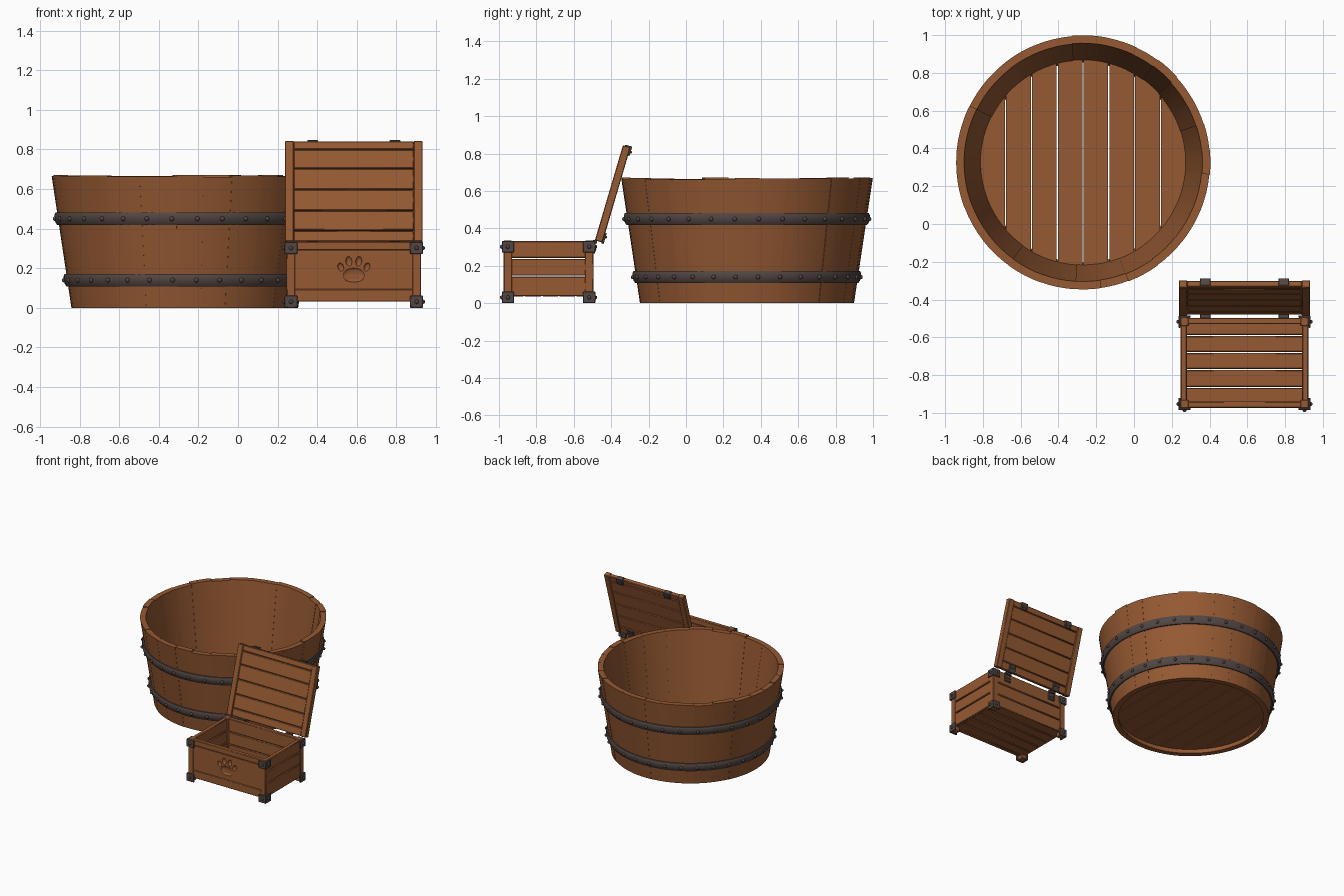
import bpy, bmesh, math, random
from mathutils import Matrix, Vector

random.seed(4)
if "Cube" in bpy.data.objects:
    bpy.data.objects.remove(bpy.data.objects["Cube"])


def material(name, colour):
    m = bpy.data.materials.new(name)
    m.use_nodes = True
    m.diffuse_color = (*colour, 1)
    bsdf = next(n for n in m.node_tree.nodes if n.type == 'BSDF_PRINCIPLED')
    bsdf.inputs["Base Color"].default_value = (*colour, 1)
    return m


wood = material("warm wood", (0.30, 0.10, 0.032))
metal = material("dark metal", (0.085, 0.062, 0.055))
made = []


def finish(name, bm, mat, bevel=0):
    bmesh.ops.recalc_face_normals(bm, faces=bm.faces[:])
    mesh = bpy.data.meshes.new(name)
    bm.to_mesh(mesh)
    bm.free()
    mesh.materials.append(mat)
    ob = bpy.data.objects.new(name, mesh)
    bpy.context.collection.objects.link(ob)
    if bevel:
        mod = ob.modifiers.new("Bevel", 'BEVEL')
        mod.width, mod.segments, mod.limit_method = bevel, 1, 'ANGLE'
    made.append(ob)
    return ob


def add_box(bm, x, y, z):
    size = [b - a for a, b in (x, y, z)]
    mid = [(a + b) / 2 for a, b in (x, y, z)]
    bmesh.ops.create_cube(bm, size=1, matrix=Matrix.Translation(mid) @ Matrix.Diagonal((*size, 1)))


def add_ball(bm, pos, r):
    bmesh.ops.create_uvsphere(bm, u_segments=10, v_segments=6, radius=r, matrix=Matrix.Translation(pos))


def boxes(name, items, mat=wood, bevel=0.004, rivets=(), r=0.011):
    bm = bmesh.new()
    for it in items:
        add_box(bm, *it)
    for p in rivets:
        add_ball(bm, p, r)
    return finish(name, bm, mat, bevel)


def prism(bm, points, z0, z1):
    low = [bm.verts.new((x, y, z0)) for x, y in points]
    high = [bm.verts.new((x, y, z1)) for x, y in points]
    bm.faces.new(low)
    bm.faces.new(high)
    for i in range(len(low)):
        j = (i + 1) % len(low)
        bm.faces.new((low[i], low[j], high[j], high[i]))


# ---------------- round tub ----------------
CX, CY, H, WALL = -0.27, 0.325, 0.666, 0.042


def tub_radius(z):
    return 0.572 + 0.1 * z / H


def polar(a, r, z):
    return (CX + r * math.cos(a), CY + r * math.sin(a), z)


# staves with slightly uneven widths and heights
widths = [random.uniform(0.75, 1.25) for _ in range(26)]
bm = bmesh.new()
a0 = 0.1
for w in widths:
    a1 = a0 + w / sum(widths) * math.tau
    h, dr = H + random.uniform(-0.006, 0.006), random.uniform(-0.002, 0.002)
    rings = []
    for k in range(5):
        a = a0 + (a1 - a0) * k / 4
        corners = ((dr, 0), (dr, h), (dr - WALL, h), (dr - WALL, 0))
        rings.append([bm.verts.new(polar(a, tub_radius(z) + d, z)) for d, z in corners])
    for p, q in zip(rings, rings[1:]):
        for i in range(4):
            j = (i + 1) % 4
            bm.faces.new((p[i], q[i], q[j], p[j]))
    bm.faces.new(rings[0])
    bm.faces.new(rings[-1])
    a0 = a1
finish("tub_staves", bm, wood)

# floor planks cut to the round
bm = bmesh.new()
R, step, gap = 0.552, 0.1365, 0.003
for i in range(-4, 4):
    x0, x1 = i * step + gap, (i + 1) * step - gap
    xs = [x0 + (x1 - x0) * k / 8 for k in range(9)]
    arc = [(x, math.sqrt(max(R * R - x * x, 0.0004))) for x in xs]
    pts = arc + [(x, -y) for x, y in reversed(arc)]
    prism(bm, [(CX + x, CY + y) for x, y in pts], 0.035, 0.085)
finish("tub_floor", bm, wood)

# rounded metal hoops with rivets
for name, zc in (("lower_hoop", 0.14), ("upper_hoop", 0.45)):
    bm = bmesh.new()
    section = [(-0.006, -0.032), (0.008, -0.032), (0.015, -0.02), (0.018, 0),
               (0.015, 0.02), (0.008, 0.032), (-0.006, 0.032)]
    rings = []
    for k in range(96):
        a = math.tau * k / 96
        rings.append([bm.verts.new(polar(a, tub_radius(zc + z) + d, zc + z)) for d, z in section])
    for k, p in enumerate(rings):
        q = rings[(k + 1) % 96]
        for i in range(len(p)):
            j = (i + 1) % len(p)
            bm.faces.new((p[i], q[i], q[j], p[j]))
    for k in range(32):
        add_ball(bm, polar(math.tau * (k + 0.5) / 32, tub_radius(zc) + 0.018, zc), 0.012)
    finish(name, bm, metal)

# ---------------- chest ----------------
X0, X1, Y0, Y1, TOP = 0.245, 0.925, -0.975, -0.495, 0.335
MX, POST, T = (X0 + X1) / 2, 0.045, 0.035
posts = [(x, y, (0.004, TOP)) for x in ((X0, X0 + POST), (X1 - POST, X1))
         for y in ((Y0, Y0 + POST), (Y1 - POST, Y1))]
boxes("chest_corner_posts", posts)


def spans(cuts, g):
    return [(a + g, b - g) for a, b in zip(cuts, cuts[1:])]


inner_x = (X0 + POST - 0.005, X1 - POST + 0.005)
inner_y = (Y0 + POST - 0.005, Y1 - POST + 0.005)
front_z = spans((0.03, 0.095, 0.29, TOP), 0.001)
front_y = (Y0 + 0.002, Y0 + T)
boxes("chest_front_rails", [(inner_x, front_y, front_z[i]) for i in (0, 2)])
panel = boxes("chest_front_panel", [(inner_x, front_y, front_z[1])], bevel=0)
boxes("chest_back_boards", [(inner_x, (Y1 - T, Y1 - 0.002), z) for z in spans((0.03, 0.13, 0.23, TOP), 0.002)])
side_z = spans((0.035, 0.145, 0.24, TOP), 0.003)
boxes("chest_side_boards", [(x, inner_y, z) for z in side_z
                            for x in ((X0 + 0.002, X0 + T), (X1 - T, X1 - 0.002))])
boxes("chest_floor_boards", [((X0 + 0.02, X1 - 0.02), y, (0.035, 0.06))
                             for y in spans((-0.955, -0.865, -0.77, -0.68, -0.59, -0.515), 0.003)])

# carved paw print: one wide pad and four toes
bm = bmesh.new()
pads = [(0, 0.165, 0.055, 0.036, 0), (0, 0.148, 0.048, 0.018, 0)]
for s in (-1, 1):
    pads += [(s * 0.066, 0.206, 0.015, 0.022, s * 0.35), (s * 0.025, 0.235, 0.016, 0.025, s * 0.12)]
for x, z, w, h, tilt in pads:
    m = (Matrix.Translation((MX + x, Y0, z)) @ Matrix.Rotation(tilt, 4, 'Y')
         @ Matrix.Diagonal((w, 0.014, h, 1)))
    bmesh.ops.create_uvsphere(bm, u_segments=20, v_segments=12, radius=1, matrix=m)
cutter = finish("paw_cutter", bm, wood)
cutter.hide_render = True
cutter.hide_viewport = True
made.remove(cutter)
cut = panel.modifiers.new("Paw", 'BOOLEAN')
cut.operation, cut.object, cut.solver, cut.use_self = 'DIFFERENCE', cutter, 'EXACT', True

# riveted L-shaped corner plates
plates, rivets = [], []
P, W = 0.01, 0.065
for z in ((0, 0.062), (0.272, 0.332)):
    zm = sum(z) / 2
    for sx, ex in ((-1, X0), (1, X1)):
        for sy, ey in ((-1, Y0), (1, Y1)):
            xr = sorted((ex + sx * P, ex - sx * (W - P)))
            yr = sorted((ey + sy * P, ey - sy * (W - P)))
            plates.append((xr, sorted((ey + sy * P, ey - sy * 0.002)), z))
            plates.append((sorted((ex + sx * P, ex - sx * 0.002)), yr, z))
            rivets.append((sum(xr) / 2, ey + sy * P, zm))
            rivets.append((ex + sx * P, sum(yr) / 2, zm))
boxes("chest_corner_plates", plates, metal, 0.003, rivets)

# ---------------- open lid, modelled upright then tilted ----------------
L, D = 0.53, 0.042
tilt = Matrix.Translation((0, -0.487, 0.336)) @ Matrix.Rotation(math.radians(-16.4), 4, 'X')
lid = [boxes("lid_side_battens", [((X0 - 0.008, X0 + 0.037), (0, D), (0, L)),
                                  ((X1 - 0.037, X1 + 0.008), (0, D), (0, L))]),
       boxes("lid_boards", [((X0 + 0.036, X1 - 0.036), (0.006, D - 0.004), z)
                            for z in spans((0, 0.06, 0.165, 0.275, 0.385, 0.485, L), 0.0015)])]

# hinges and clasps in pairs
leaves, caps, straps, lid_riv, strap_riv = [], [], [], [], []
for hx in (0.377, 0.793):
    xr = (hx - 0.027, hx + 0.027)
    leaves.append((xr, (D - 0.006, D + 0.008), (-0.006, 0.055)))
    caps.append((xr, (D - 0.006, D + 0.008), (L - 0.045, L + 0.007)))
    caps.append((xr, (0.012, D + 0.008), (L - 0.003, L + 0.007)))
    straps.append((xr, (Y1 - 0.004, Y1 + 0.008), (0.265, 0.325)))
    straps.append((xr, (Y1 - 0.004, Y1 + 0.02), (0.318, 0.338)))
    for d in (-0.013, 0.013):
        lid_riv += [(hx + d, D + 0.008, 0.033), (hx + d, D + 0.008, L - 0.024)]
        strap_riv.append((hx + d, Y1 + 0.008, 0.288))
lid.append(boxes("lid_hinges_and_clasps", leaves + caps, metal, 0.003, lid_riv, 0.008))
boxes("chest_hinge_straps", straps, metal, 0.003, strap_riv, 0.008)
for ob in lid:
    ob.matrix_world = tilt

# smooth the curved parts, keep edges crisp
bpy.ops.object.select_all(action='DESELECT')
for ob in made:
    ob.select_set(True)
bpy.context.view_layer.objects.active = made[0]
bpy.ops.object.shade_smooth_by_angle(angle=math.radians(35))
